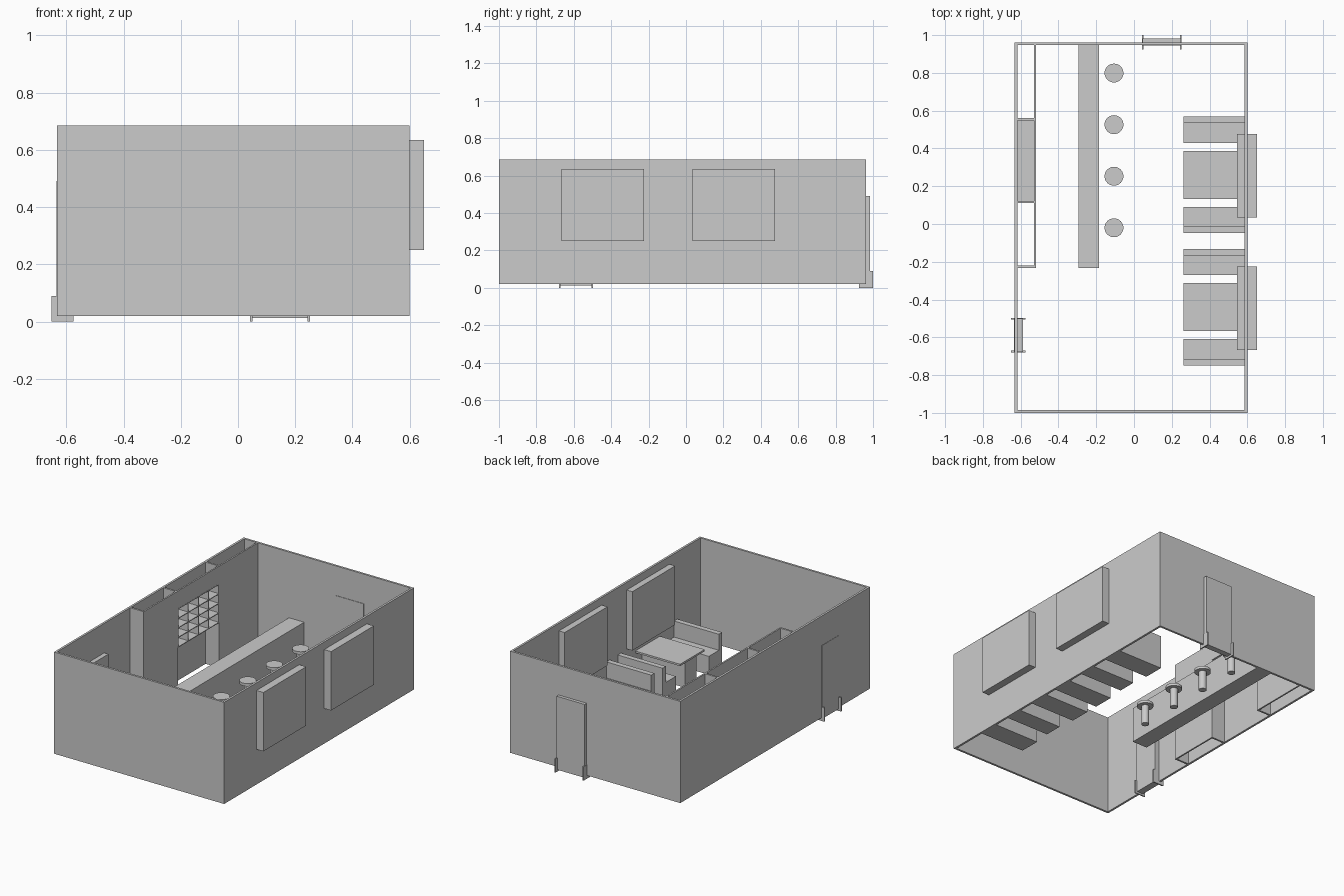
import bpy, bmesh
from mathutils import Vector

if "Cube" in bpy.data.objects:
    bpy.data.objects.remove(bpy.data.objects["Cube"])


def finish(name, bm):
    bmesh.ops.recalc_face_normals(bm, faces=bm.faces)
    me = bpy.data.meshes.new(name)
    bm.to_mesh(me)
    bm.free()
    ob = bpy.data.objects.new(name, me)
    bpy.context.collection.objects.link(ob)
    return ob


def add_box(bm, x, y, z):
    verts = bmesh.ops.create_cube(bm, size=1)["verts"]
    for v in verts:
        v.co = Vector([lo + (c + 0.5) * (hi - lo) for c, (lo, hi) in zip(v.co, (x, y, z))])


def boxes(name, *parts):
    bm = bmesh.new()
    for p in parts:
        add_box(bm, *p)
    return finish(name, bm)


FLOOR, TOP = 0.02, 0.685

# Outer walls: open tube with thickness, no floor or ceiling
bm = bmesh.new()
add_box(bm, (-0.632, 0.60), (-1.0, 0.962), (FLOOR, TOP))
caps = [f for f in bm.faces if abs(f.calc_center_median().z - (FLOOR + TOP) / 2) > 0.3]
bmesh.ops.delete(bm, geom=caps, context="FACES_ONLY")
walls = finish("outer_walls", bm)
solid = walls.modifiers.new("thickness", "SOLIDIFY")
solid.thickness = 0.014
solid.offset = -1
solid.use_even_offset = True

# Windows through the right wall
for i, yc in enumerate((-0.445, 0.255)):
    boxes(f"window_{i + 1}", ((0.545, 0.65), (yc - 0.221, yc + 0.221), (0.25, 0.635)))

# Doors with jamb feet
boxes("back_door", ((0.045, 0.248), (0.945, 0.983), (0.012, 0.492)))
boxes("back_door_feet", *[((x, x + 0.008), (0.925, 1.0), (0, 0.09)) for x in (0.042, 0.243)])
boxes("side_door", ((-0.634, -0.588), (-0.677, -0.50), (0.012, 0.492)))
boxes("side_door_feet", *[((-0.652, -0.574), (y, y + 0.008), (0, 0.09)) for y in (-0.679, -0.506)])

# Back room partition with an opening, plus cross walls
PX = (-0.530, -0.520)
boxes("partition",
      (PX, (-0.232, 0.122), (FLOOR, TOP)),
      (PX, (0.548, 0.95), (FLOOR, TOP)),
      (PX, (0.122, 0.548), (0.57, TOP)))
for i, y in enumerate((-0.232, 0.110, 0.548)):
    boxes(f"cross_wall_{i + 1}", ((-0.62, -0.530), (y, y + 0.012), (FLOOR, TOP)))

# Bottle rack: 4 x 4 grid of cells in the opening
Y0, Y1, Z0, Z1, N, T = 0.122, 0.548, 0.315, 0.57, 4, 0.005
rack = []
for i in range(N + 1):
    z = Z0 + (Z1 - Z0 - T) * i / N
    y = Y0 + (Y1 - Y0 - T) * i / N
    rack.append(((-0.619, -0.519), (Y0, Y1), (z, z + T)))
    rack.append(((-0.618, -0.520), (y, y + T), (Z0 + 0.001, Z1 - 0.001)))
boxes("bottle_rack", *rack)

# Bar counter
boxes("counter", ((-0.295, -0.185), (-0.232, 0.95), (FLOOR, 0.255)))

# Bar stools: pole and round seat
for i in range(4):
    bm = bmesh.new()
    for r, z0, z1 in ((0.024, FLOOR, 0.145), (0.05, 0.145, 0.163)):
        made = bmesh.ops.create_cone(bm, cap_ends=True, segments=32, radius1=r, radius2=r, depth=z1 - z0)
        bmesh.ops.translate(bm, verts=made["verts"], vec=(-0.106, -0.02 + 0.273 * i, (z0 + z1) / 2))
    stool = finish(f"stool_{i + 1}", bm)
    bpy.context.view_layer.objects.active = stool
    stool.select_set(True)
    bpy.ops.object.shade_smooth_by_angle()
    stool.select_set(False)

# Booths: a table between two facing benches
BX = (0.262, 0.588)
bench = [(0.17, FLOOR), (0.308, FLOOR), (0.308, 0.245), (0.274, 0.245), (0.274, 0.14), (0.17, 0.14)]
for i, yc in enumerate((-0.44, 0.26)):
    for side, label in ((-1, "front"), (1, "back")):
        bm = bmesh.new()
        face = bm.faces.new([bm.verts.new((BX[0], yc + side * d, z)) for d, z in bench])
        ext = bmesh.ops.extrude_face_region(bm, geom=[face])
        moved = [g for g in ext["geom"] if isinstance(g, bmesh.types.BMVert)]
        bmesh.ops.translate(bm, verts=moved, vec=(BX[1] - BX[0], 0, 0))
        finish(f"bench_{i + 1}_{label}", bm)
    boxes(f"table_{i + 1}",
          (BX, (yc - 0.127, yc + 0.127), (0.19, 0.202)),
          ((0.275, BX[1]), (yc - 0.06, yc + 0.06), (FLOOR, 0.19)))
